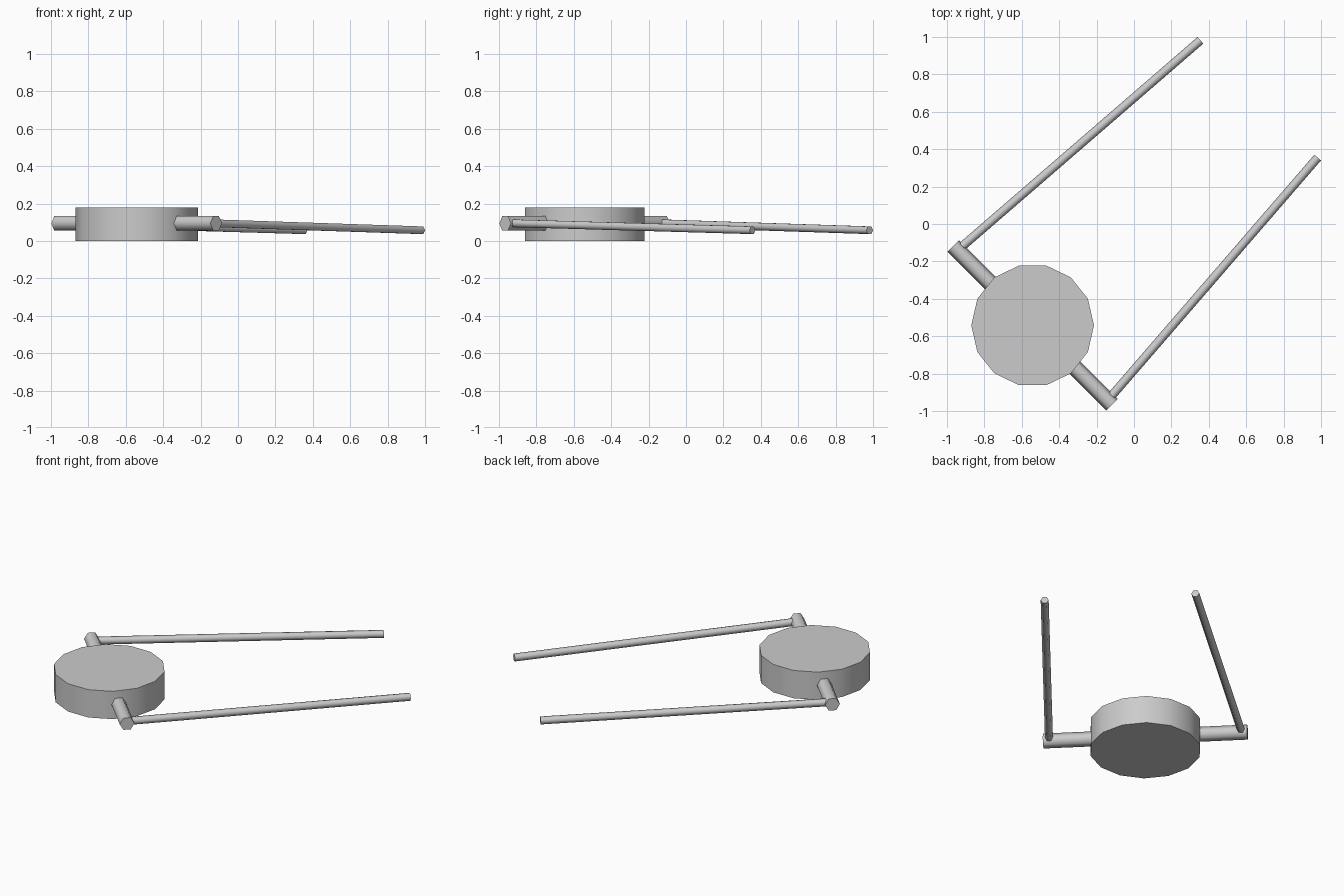
import bpy
import math
from mathutils import Vector

if "Cube" in bpy.data.objects:
    bpy.data.objects.remove(bpy.data.objects["Cube"])

grey = bpy.data.materials.new("light grey")
grey.diffuse_color = (0.6, 0.6, 0.6, 1)
grey.use_nodes = True
grey.node_tree.nodes["Principled BSDF"].inputs["Base Color"].default_value = grey.diffuse_color


def rod(name, start, end, radius, sides):
    """Capped prism between two points, with a corner pair lying level."""
    a, b = Vector(start), Vector(end)
    axis = b - a
    bpy.ops.mesh.primitive_cylinder_add(
        vertices=sides, radius=radius, depth=axis.length, location=(a + b) / 2)
    ob = bpy.context.object
    ob.name = name
    if abs(axis.normalized().z) > 0.99:
        ob.rotation_euler = (0, 0, math.pi / 2)
    else:
        ob.rotation_euler = axis.to_track_quat('Z', 'X').to_euler()
    ob.data.materials.append(grey)
    bpy.ops.object.shade_smooth_by_angle(angle=math.radians(65))
    return ob


# Round body
C = -0.542
rod("body_disc", (C, C, 0), (C, C, 0.18), 0.328, 14)

# Cross axle through the body
H = 0.425
AXLE_Z = 0.094
rod("axle", (C - H, C + H, AXLE_Z), (C + H, C - H, AXLE_Z), 0.044, 6)

# Two long thin arms, mirrored across the diagonal
near, far = (-0.918, -0.119), (0.355, 0.982)
rod("left_arm", (*near, AXLE_Z), (*far, 0.057), 0.0235, 6)
rod("right_arm", (*near[::-1], AXLE_Z), (*far[::-1], 0.057), 0.0235, 6)
